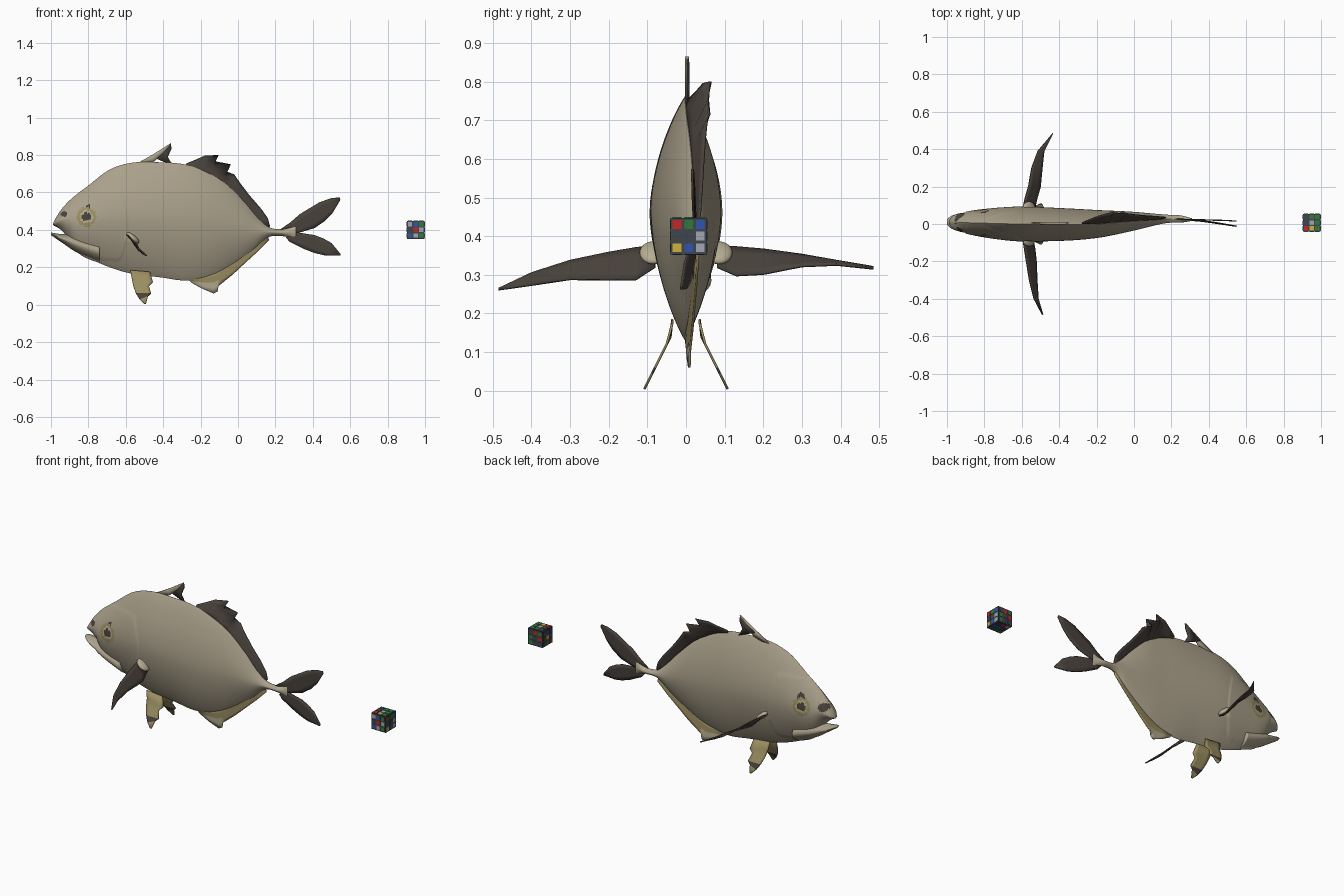
import bpy, bmesh, math, random
from mathutils import Vector, Matrix

if "Cube" in bpy.data.objects:
    bpy.data.objects.remove(bpy.data.objects["Cube"])

random.seed(4)

# ---- materials ----
MATS = {}
for nm, c in {
    "skin_tan": (0.40, 0.35, 0.255), "fin_dark": (0.065, 0.053, 0.044),
    "fin_yellow": (0.33, 0.27, 0.12), "cream": (0.46, 0.41, 0.28),
    "cube_slate": (0.05, 0.06, 0.075), "cube_red": (0.55, 0.02, 0.02),
    "cube_green": (0.03, 0.20, 0.04), "cube_blue": (0.03, 0.09, 0.42),
    "cube_yellow": (0.62, 0.45, 0.04), "cube_grey": (0.36, 0.38, 0.46),
}.items():
    m = bpy.data.materials.new(nm)
    m.diffuse_color = (*c, 1)
    m.use_nodes = True
    m.node_tree.nodes["Principled BSDF"].inputs["Base Color"].default_value = m.diffuse_color
    MATS[nm] = m


def finish(name, bm, mats, smooth=True):
    bmesh.ops.recalc_face_normals(bm, faces=bm.faces)
    for f in bm.faces:
        f.smooth = smooth
    me = bpy.data.meshes.new(name)
    bm.to_mesh(me)
    bm.free()
    ob = bpy.data.objects.new(name, me)
    bpy.context.collection.objects.link(ob)
    for m in mats:
        me.materials.append(MATS[m])
    return ob


def curve(pts):
    """Smooth function through (x, value) points."""
    n = len(pts)
    slope = lambda i: (pts[i + 1][1] - pts[i][1]) / (pts[i + 1][0] - pts[i][0])
    tan = [slope(0)] + [(slope(i - 1) + slope(i)) / 2 for i in range(1, n - 1)] + [slope(n - 2)]

    def f(x):
        x = min(max(x, pts[0][0]), pts[-1][0])
        i = next(k for k in range(n - 1) if x <= pts[k + 1][0])
        h = pts[i + 1][0] - pts[i][0]
        t = (x - pts[i][0]) / h
        return ((2*t**3 - 3*t*t + 1) * pts[i][1] + (t**3 - 2*t*t + t) * h * tan[i]
                + (3*t*t - 2*t**3) * pts[i + 1][1] + (t**3 - t*t) * h * tan[i + 1])
    return f


# sideways sway of the body centre line
sway = curve([(-1, .01), (-.6, 0), (-.2, 0), (0, .015), (.2, .028), (.3, .024), (.55, .012)])


def loft(name, top, bot, half, x0, x1, ns, nr, mats, rule=None):
    """Lens-shaped sections swept along x."""
    bm = bmesh.new()
    rings = []
    for i in range(ns + 1):
        x = x0 + (x1 - x0) * i / ns
        zt, zb, w, yc = top(x), bot(x), half(x), sway(x)
        ring = []
        for k in range(nr):
            a = 2 * math.pi * k / nr
            t = math.cos(a)
            z = (zt + zb) / 2 + (zt - zb) / 2 * t
            y = w * max(0, 1 - abs(t) ** 1.8) ** .9
            # raised gill cover behind the head
            if -.9 < x < -.59 - 1.3 * (z - .42) ** 2 and .24 < z < .62:
                y += .003 * min(1, y / .03)
            ring.append(bm.verts.new((x, yc + math.copysign(y, math.sin(a)), z)))
        rings.append(ring)
    for a, b in zip(rings, rings[1:]):
        for k in range(nr):
            j = (k + 1) % nr
            bm.faces.new((a[k], a[j], b[j], b[k]))
    bm.faces.new(rings[0])
    bm.faces.new(rings[-1])
    if rule:
        for f in bm.faces:
            f.material_index = rule(f.calc_center_median())
    return finish(name, bm, mats)


# ---- body with painted eyes, nostrils and tail root ----
def paint(c):
    d = math.hypot(c.x + .81, c.z - .47)
    if d < .024:
        return 1
    if d < .034:
        return 3
    if d < .052:
        return 2
    far = c.y > 0
    if math.hypot(c.x + .80, c.z - .525) < (.022 if far else .012):
        return 1
    if math.hypot((c.x + .93) * .8, c.z - .485) < (.022 if far else .014):
        return 1
    if math.hypot(c.x + .58, c.z - .365) < .032 or c.x > .24:
        return 3
    return 0


top = curve([(-.988, .435), (-.975, .462), (-.93, .527), (-.79, .645), (-.69, .72), (-.58, .757),
             (-.446, .762), (-.286, .75), (-.18, .714), (-.07, .65), (.035, .548), (.115, .457),
             (.165, .415), (.24, .405), (.31, .425)])
bot = curve([(-.988, .425), (-.95, .403), (-.915, .365), (-.87, .292), (-.74, .222), (-.58, .168),
             (-.42, .147), (-.27, .13), (-.125, .163), (-.02, .222), (.09, .30), (.16, .36),
             (.24, .366), (.31, .35)])
half = curve([(-.988, .012), (-.97, .033), (-.9, .055), (-.8, .073), (-.6, .091), (-.4, .088),
              (-.2, .075), (0, .05), (.12, .03), (.18, .022), (.25, .019), (.31, .007)])
loft("body", top, bot, half, -.988, .31, 230, 100,
     ["skin_tan", "fin_dark", "fin_yellow", "cream"], paint)

# ---- lower jaw ----
loft("lower_jaw", curve([(-1, .386), (-.95, .378), (-.9, .375), (-.74, .34)]),
     curve([(-1, .372), (-.93, .324), (-.87, .284), (-.74, .228)]),
     curve([(-1, .015), (-.98, .032), (-.9, .05), (-.74, .06)]), -1, -.74, 30, 32, ["skin_tan"])


# ---- fins: strips between two matched edges ----
def fin(name, a, b, mats, rows=4, rule=None, thick=.006):
    bm = bmesh.new()
    grid = [[bm.verts.new(Vector(p).lerp(Vector(q), r / rows)) for r in range(rows + 1)]
            for p, q in zip(a, b)]
    for s, t in zip(grid, grid[1:]):
        for r in range(rows):
            f = bm.faces.new((s[r], s[r + 1], t[r + 1], t[r]))
            if rule:
                f.material_index = rule(f.calc_center_median())
    bmesh.ops.remove_doubles(bm, verts=bm.verts, dist=.0005)
    ob = finish(name, bm, mats)
    mod = ob.modifiers.new("thickness", "SOLIDIFY")
    mod.thickness = thick
    mod.offset = 0
    return ob


def at_sway(pts, lean=lambda x: 0):
    return [(x, sway(x) + lean(x), z) for x, z in pts]


# first dorsal: pale leading spine and dark web
fin("first_dorsal_spine", at_sway([(-.55, .75), (-.46, .80), (-.40, .838), (-.357, .865)], lambda x: .005),
    at_sway([(-.50, .75), (-.45, .765), (-.40, .81), (-.36, .855)], lambda x: .005), ["skin_tan"], 2, thick=.01)
fin("first_dorsal_web", at_sway([(-.46, .79), (-.40, .83), (-.36, .862)], lambda x: .008),
    at_sway([(-.35, .745), (-.375, .79), (-.355, .835)], lambda x: .008), ["fin_dark"], 2)

# second dorsal: long ragged fin leaning to one side
lean = curve([(-.28, .008), (-.18, .045), (-.1, .058), (0, .035), (.17, .008)])
fin("second_dorsal",
    at_sway([(-.28, .735), (-.23, .725), (-.19, .71), (-.16, .695), (-.12, .67), (-.09, .65), (-.07, .64),
             (-.04, .61), (-.01, .58), (.03, .54), (.08, .485), (.12, .44), (.16, .40)]),
    at_sway([(-.275, .755), (-.23, .773), (-.18, .795), (-.105, .80), (-.13, .768), (-.04, .75), (-.07, .715),
             (-.02, .695), (.01, .65), (.06, .585), (.125, .51), (.16, .46), (.17, .42)], lean),
    ["fin_dark"])

# anal fin: yellow with a pale front tip
fin("anal_fin",
    at_sway([(-.27, .14), (-.2, .155), (-.14, .175), (-.1, .195), (-.06, .215), (-.01, .245), (.05, .285),
             (.1, .32), (.16, .37)]),
    at_sway([(-.25, .118), (-.19, .085), (-.13, .06), (-.11, .07), (-.105, .1), (-.03, .16), (.04, .225),
             (.1, .28), (.165, .345)], lambda x: .004),
    ["fin_yellow", "cream"], rule=lambda c: int(c.x < -.1 and c.z < .12))

# forked tail
fin("tail_upper_lobe",
    [(.225, .027, .402), (.28, .024, .44), (.33, .023, .484), (.436, .02, .548), (.50, .018, .57), (.545, .016, .574)],
    [(.29, .024, .385), (.32, .023, .383), (.41, .022, .41), (.465, .02, .448), (.505, .018, .49), (.547, .016, .56)],
    ["fin_dark"])
fin("tail_lower_lobe",
    [(.255, .024, .36), (.275, .022, .337), (.355, .015, .297), (.41, .008, .276), (.463, 0, .264), (.545, -.012, .262)],
    [(.29, .024, .388), (.32, .022, .386), (.41, .012, .372), (.455, .005, .355), (.50, -.003, .33), (.549, -.012, .27)],
    ["fin_dark"])

# pectoral fins
fin("pectoral_fin_far",
    [(-.595, .08, .375), (-.585, .13, .372), (-.565, .2, .366), (-.548, .3, .352), (-.515, .39, .336), (-.435, .485, .32)],
    [(-.53, .08, .32), (-.52, .13, .298), (-.50, .2, .302), (-.49, .3, .322), (-.48, .39, .326), (-.432, .485, .316)],
    ["fin_dark"])
fin("pectoral_fin_near",
    [(-.595, -.08, .375), (-.587, -.13, .37), (-.576, -.2, .358), (-.56, -.3, .337), (-.535, -.4, .305), (-.49, -.485, .265)],
    [(-.54, -.08, .32), (-.53, -.13, .287), (-.522, -.2, .287), (-.518, -.3, .288), (-.512, -.4, .273), (-.487, -.485, .261)],
    ["fin_dark"])

for s, side in ((-1, "near"), (1, "far")):
    # pale fleshy pectoral base
    bm = bmesh.new()
    bmesh.ops.create_uvsphere(bm, u_segments=20, v_segments=12, radius=1,
                              matrix=Matrix.Translation((-.562, s * .085, .357)) @ Matrix.Rotation(.7, 4, 'Y')
                              @ Matrix.Diagonal((.042, .035, .016, 1)))
    finish("pectoral_base_" + side, bm, ["cream"])
    # ragged pelvic fins with dark blotches
    splay = lambda p: [(x, s * (.035 + max(0, .15 - z) * .5), z) for x, z in p]
    fin("pelvic_fin_" + side,
        splay([(-.575, .185), (-.568, .14), (-.56, .10), (-.545, .06), (-.525, .028), (-.5, .004)]),
        splay([(-.47, .175), (-.455, .12), (-.477, .10), (-.464, .06), (-.482, .045), (-.492, .006)]),
        ["fin_yellow", "fin_dark"], 5, lambda c: int(c.x > -.53 and .03 < c.z < .075))

# ---- colour reference cube ----
centre, size = Vector((.95, .007, .4)), .095
bm = bmesh.new()
bmesh.ops.create_cube(bm, size=size, matrix=Matrix.Translation(centre))
finish("colour_cube", bm, ["cube_slate"], False)

# coloured patches, three by three on each face
names = ["cube_slate", "cube_red", "cube_green", "cube_blue", "cube_yellow", "cube_grey"]
known = [4, 3, 5, 0, 0, 5, 1, 2, 3]
bm = bmesh.new()
for axis in range(3):
    for sign in (-1, 1):
        u, v = [(1, 2), (0, 2), (0, 1)][axis]
        for n in range(9):
            p = centre.copy()
            p[axis] += sign * size / 2
            p[u] += (n % 3 - 1) * .03
            p[v] += (n // 3 - 1) * .03
            dim = [.023] * 3
            dim[axis] = .003
            col = known[n] if (axis, sign) == (0, 1) else random.choice([0, 0, 0, 1, 2, 3, 3, 4, 5])
            r = bmesh.ops.create_cube(bm, size=1, matrix=Matrix.Translation(p) @ Matrix.Diagonal((*dim, 1)))
            for f in {f for w in r["verts"] for f in w.link_faces}:
                f.material_index = col
finish("colour_cube_patches", bm, names, False)
